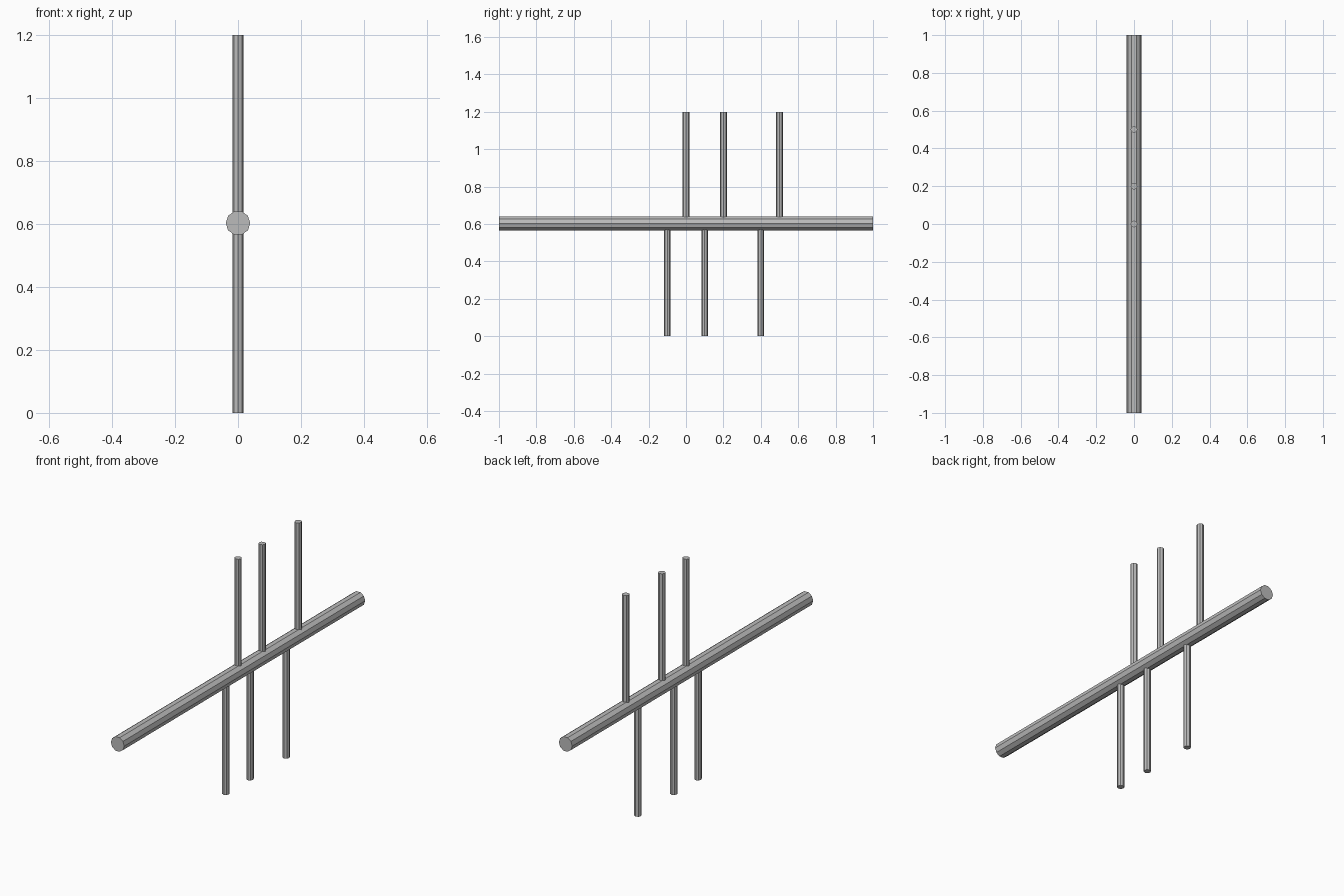
import bpy
from math import radians

cube = bpy.data.objects.get("Cube")
if cube:
    bpy.data.objects.remove(cube, do_unlink=True)

# Single grey metal
metal = bpy.data.materials.new("grey_metal")
metal.use_nodes = True
GREY = (0.5, 0.5, 0.5, 1)
metal.diffuse_color = GREY
metal.node_tree.nodes["Principled BSDF"].inputs["Base Color"].default_value = GREY

BAR_Z = 0.603


def rod(name, sides, radius, length, location, rotation=(0, 0, 0)):
    bpy.ops.mesh.primitive_cylinder_add(
        vertices=sides, radius=radius, depth=length,
        location=location, rotation=rotation)
    obj = bpy.context.object
    obj.name = name
    obj.data.materials.append(metal)
    return obj


# Long main bar, with corners at its sides and a flat top
rod("main_bar", 10, 0.039, 2, (0, 0, BAR_Z), (radians(90), radians(90), 0))

# Upright and hanging rods, staggered along the bar
for i, y in enumerate((0, 0.2, 0.5)):
    rod(f"upper_rod_{i + 1}", 8, 0.018, 1.2 - BAR_Z, (0, y, (1.2 + BAR_Z) / 2))
for i, y in enumerate((-0.1, 0.1, 0.4)):
    rod(f"lower_rod_{i + 1}", 8, 0.018, BAR_Z, (0, y, BAR_Z / 2))
